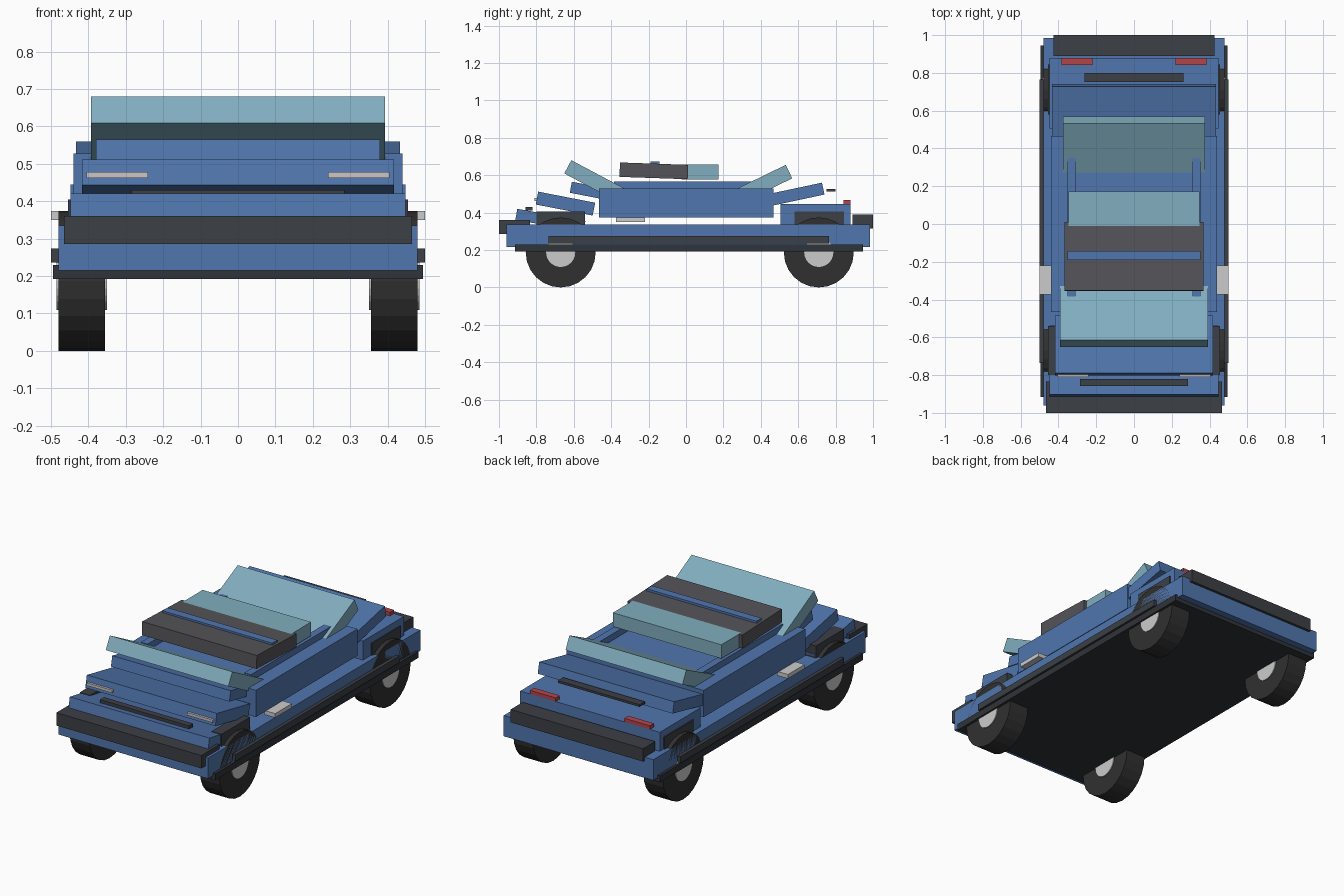
import bpy, bmesh
from math import radians, pi
from mathutils import Matrix, Vector

if "Cube" in bpy.data.objects:
    bpy.data.objects.remove(bpy.data.objects["Cube"])


def material(name, rgb, alpha=1.0):
    m = bpy.data.materials.new(name)
    m.diffuse_color = (*rgb, alpha)
    m.use_nodes = True
    m.node_tree.nodes["Principled BSDF"].inputs["Base Color"].default_value = m.diffuse_color
    return m


BLUE = material("blue_paint", (0.08, 0.18, 0.42))
DARK = material("dark_trim", (0.045, 0.05, 0.06))
TYRE = material("tyre_rubber", (0.03, 0.03, 0.03))
UNDER = material("underside", (0.03, 0.033, 0.04))
ROOF = material("roof_grey", (0.09, 0.09, 0.10))
GLASS = material("glass", (0.22, 0.42, 0.52))
RED = material("tail_red", (0.45, 0.06, 0.07))
LAMP = material("lamp", (0.6, 0.56, 0.58))


def finish(name, bm, mat):
    me = bpy.data.meshes.new(name)
    bm.to_mesh(me)
    bm.free()
    ob = bpy.data.objects.new(name, me)
    bpy.context.collection.objects.link(ob)
    if mat:
        me.materials.append(mat)
    return ob


def box(name, x, y, z, mat=None):
    """Box from (min, max) ranges."""
    bm = bmesh.new()
    size = [r[1] - r[0] for r in (x, y, z)]
    mid = Vector([(r[0] + r[1]) / 2 for r in (x, y, z)])
    bmesh.ops.create_cube(bm, size=1, matrix=Matrix.Translation(mid) @ Matrix.Diagonal((*size, 1)))
    return finish(name, bm, mat)


def wide(name, half, y, z, mat=None):
    return box(name, (-half, half), y, z, mat)


def pair(name, x, y, z, mat=None):
    box(name + "_right", x, y, z, mat)
    box(name + "_left", (-x[1], -x[0]), y, z, mat)


def slab(name, half, edge, end, length, thick, angle, mat):
    """Tilted panel; edge = (y, z) of its raised top edge, end = -1 front or 1 rear."""
    rot = Matrix.Rotation(radians(angle) * end, 4, 'X')
    mid = Vector((0, *edge)) - rot @ Vector((0, end * length / 2, thick / 2))
    bm = bmesh.new()
    bmesh.ops.create_cube(bm, size=1, matrix=Matrix.Translation(mid) @ rot
                          @ Matrix.Diagonal((2 * half, length, thick, 1)))
    return finish(name, bm, mat)


def drum(name, x, y, z, radius, width, mat=None):
    bm = bmesh.new()
    bmesh.ops.create_cone(bm, cap_ends=True, segments=24, radius1=radius, radius2=radius, depth=width,
                          matrix=Matrix.Translation((x, y, z)) @ Matrix.Rotation(pi / 2, 4, 'Y'))
    ob = finish(name, bm, mat)
    return ob


# chassis and lower body
wide("floor_plate", 0.495, (-0.915, 0.945), (0.192, 0.23), UNDER)
wide("lower_body", 0.48, (-0.96, 0.985), (0.215, 0.335), BLUE)
pair("side_sill", (0.47, 0.50), (-0.735, 0.765), (0.236, 0.274), DARK)
wide("front_bumper", 0.465, (-1.0, -0.835), (0.286, 0.361), DARK)
wide("rear_bumper", 0.425, (0.89, 1.0), (0.315, 0.39), DARK)

# wheels, hubs and arch blocks
for end, wy, arch in (("front", -0.67, (-0.80, -0.54)), ("rear", 0.71, (0.58, 0.845))):
    pair(end + "_arch", (0.39, 0.455), arch, (0.33, 0.405), DARK)
    for side, s in (("right", 1), ("left", -1)):
        drum(f"{end}_{side}_tyre", s * 0.4175, wy, 0.187, 0.187, 0.125, TYRE)
        drum(f"{end}_{side}_hub", s * 0.4175, wy, 0.187, 0.078, 0.135)

# cabin block, rear block and tilted body panels
wide("cabin_body", 0.44, (-0.465, 0.467), (0.373, 0.528), BLUE)
wide("rear_body", 0.448, (0.505, 0.88), (0.33, 0.445), BLUE)
slab("nose_panel", 0.448, (-0.902, 0.42), -1, 0.37, 0.06, 10, BLUE)
slab("hood", 0.417, (-0.79, 0.512), -1, 0.31, 0.07, 11, BLUE)
slab("cowl", 0.38, (-0.61, 0.565), -1, 0.25, 0.06, 11, BLUE)
slab("trunk_lid", 0.433, (0.727, 0.56), 1, 0.32, 0.065, 12, BLUE)

# windows
slab("windshield", 0.393, (-0.613, 0.68), -1, 0.36, 0.08, 28, GLASS)
slab("rear_window", 0.375, (0.533, 0.655), 1, 0.31, 0.08, 26, GLASS)

# roof, its glass panel, cross bar and rails
pair("roof_rail", (0.31, 0.353), (-0.385, 0.355), (0.50, 0.565), BLUE)
slab("roof", 0.368, (-0.353, 0.668), -1, 0.365, 0.077, 2, ROOF)
wide("roof_glass", 0.348, (-0.025, 0.173), (0.576, 0.656), GLASS)
wide("roof_bar", 0.352, (-0.19, -0.143), (0.645, 0.673), BLUE)

# trim, lights and mirrors
wide("nose_strip", 0.285, (-0.857, -0.82), (0.41, 0.43), DARK)
wide("rear_strip", 0.262, (0.752, 0.80), (0.512, 0.525), DARK)
pair("headlight", (0.24, 0.405), (-0.81, -0.78), (0.462, 0.478), LAMP)
pair("tail_light", (0.22, 0.385), (0.843, 0.88), (0.44, 0.466), RED)
pair("side_mirror", (0.43, 0.50), (-0.373, -0.22), (0.35, 0.374))
